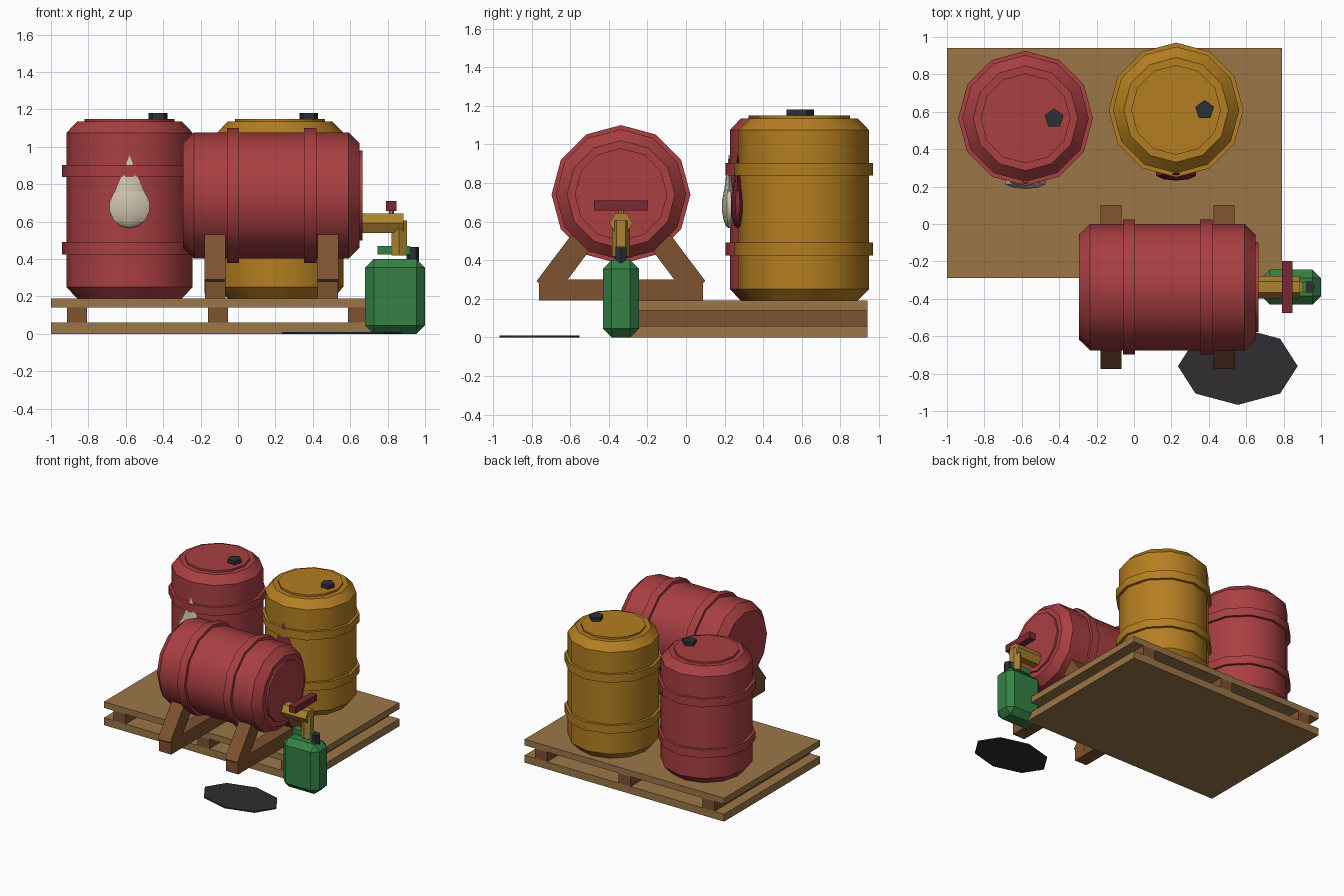
import bpy, bmesh
from math import pi, radians, cos, sin
from mathutils import Matrix, Vector

if "Cube" in bpy.data.objects:
    bpy.data.objects.remove(bpy.data.objects["Cube"])

def material(name, rgb):
    m = bpy.data.materials.new(name)
    m.diffuse_color = (*rgb, 1)
    m.use_nodes = True
    m.node_tree.nodes["Principled BSDF"].inputs["Base Color"].default_value = m.diffuse_color
    return m

RED = material("red_paint", (0.40, 0.05, 0.055))
OCHRE = material("ochre_paint", (0.46, 0.21, 0.015))
WOOD = material("pale_wood", (0.33, 0.18, 0.065))
DARK_WOOD = material("dark_wood", (0.21, 0.085, 0.03))
GREEN = material("green_plastic", (0.035, 0.22, 0.06))
BLACK = material("black_plastic", (0.025, 0.03, 0.04))
BRASS = material("brass", (0.42, 0.23, 0.03))
CREAM = material("cream_label", (0.60, 0.54, 0.41))
MAROON = material("maroon", (0.20, 0.02, 0.035))
OIL = material("oil", (0.03, 0.026, 0.03))

def finish(name, bm, mat, matrix=None, smooth=None):
    bmesh.ops.recalc_face_normals(bm, faces=bm.faces)
    me = bpy.data.meshes.new(name)
    bm.to_mesh(me)
    bm.free()
    ob = bpy.data.objects.new(name, me)
    bpy.context.collection.objects.link(ob)
    me.materials.append(mat)
    if matrix:
        me.transform(matrix)
    if smooth:
        bpy.ops.object.select_all(action='DESELECT')
        ob.select_set(True)
        bpy.context.view_layer.objects.active = ob
        bpy.ops.object.shade_smooth_by_angle(angle=radians(smooth))
    return ob

def box(name, lo, hi, mat, bevel=0):
    lo, hi = Vector(lo), Vector(hi)
    bm = bmesh.new()
    bmesh.ops.create_cube(bm, size=1, matrix=Matrix.Translation((lo + hi) / 2)
                          @ Matrix.Diagonal((*(hi - lo), 1)))
    if bevel:
        bmesh.ops.bevel(bm, geom=bm.edges[:], offset=bevel, segments=1, affect='EDGES')
    return finish(name, bm, mat)

def lathe(name, profile, sides, mat, matrix, start=0, smooth=None):
    # Rings of (radius, height), capped at both ends
    bm = bmesh.new()
    rings = [[bm.verts.new((r * cos(start + 2 * pi * i / sides),
                            r * sin(start + 2 * pi * i / sides), z))
              for i in range(sides)] for r, z in profile]
    for a, b in zip(rings, rings[1:]):
        for i in range(sides):
            j = (i + 1) % sides
            bm.faces.new((a[i], a[j], b[j], b[i]))
    bm.faces.new(rings[0])
    bm.faces.new(rings[-1])
    return finish(name, bm, mat, matrix, smooth)

at = Matrix.Translation
LIE = Matrix.Rotation(pi / 2, 4, 'Y')

def barrel(name, mat, m):
    lathe(name + "_body", [(0.28, 0), (0.338, 0.06), (0.338, 0.885), (0.28, 0.945)],
          12, mat, m, smooth=35)
    lathe(name + "_lid", [(0.24, 0.93), (0.24, 0.96)], 12, mat, m, smooth=35)
    for i, z in enumerate((0.235, 0.648)):
        lathe(f"{name}_hoop_{i}", [(0.36, z), (0.36, z + 0.066)], 12, mat, m, smooth=35)

def drop_label(name, mat, x, y):
    # Flattened ball with a cone on top
    flat = Matrix.Diagonal((1, 0.32, 1, 1))
    bm = bmesh.new()
    bmesh.ops.create_uvsphere(bm, u_segments=10, v_segments=7, radius=0.115)
    finish(name + "_ball", bm, mat, at((x, y, 0.68)) @ flat, 40)
    bm = bmesh.new()
    bmesh.ops.create_cone(bm, cap_ends=True, segments=8, radius1=0.082, radius2=0, depth=0.2)
    finish(name + "_tip", bm, mat, at((x, y, 0.855)) @ flat, 40)

# Pallet
box("pallet_base", (-1, -0.29, 0), (0.79, 0.94, 0.06), WOOD)
box("pallet_deck", (-1, -0.29, 0.14), (0.79, 0.94, 0.19), WOOD)
for i, x in enumerate((-0.86, -0.107, 0.643)):
    box(f"pallet_runner_{i}", (x - 0.054, -0.29, 0.06), (x + 0.054, 0.94, 0.14), DARK_WOOD)

# Upright barrels with bungs and drop labels
for name, mat, label, x, y in (("red_barrel", RED, CREAM, -0.58, 0.565),
                               ("ochre_barrel", OCHRE, MAROON, 0.225, 0.61)):
    barrel(name, mat, at((x, y, 0.19)))
    lathe(name + "_bung", [(0.053, 0), (0.053, 0.04)], 5, BLACK,
          at((x + 0.153, y, 1.14)), start=pi / 2)
    drop_label(name + "_label", label, x, y - 0.342)

# Lying barrel
CY = -0.337
barrel("lying_barrel", RED, at((-0.295, CY, 0.74)) @ LIE)

# Cradle: two beams, each with a pair of leaning struts
for i, x in enumerate((-0.122, 0.48)):
    box(f"cradle_beam_{i}", (x - 0.055, CY - 0.424, 0.19), (x + 0.055, CY + 0.424, 0.30), DARK_WOOD)
    for s in (-1, 1):
        strut = box(f"cradle_strut_{i}_{'front' if s < 0 else 'back'}",
                    (-0.056, -0.062, -0.15), (0.056, 0.062, 0.15), DARK_WOOD)
        strut.data.transform(at((x, CY + s * 0.298, 0.374))
                             @ Matrix.Rotation(s * radians(37), 4, 'X'))

# Tap
lathe("tap_pipe", [(0.06, 0), (0.06, 0.235)], 6, BRASS,
      at((0.65, CY, 0.592)) @ LIE, start=pi / 2)
lathe("tap_spout", [(0.047, 0), (0.047, 0.185)], 6, BRASS, at((0.862, CY, 0.42)), start=pi / 2)
lathe("tap_stem", [(0.014, 0), (0.014, 0.06)], 6, BRASS, at((0.82, CY, 0.61)))
box("tap_handle", (0.79, CY - 0.14, 0.657), (0.848, CY + 0.14, 0.71), MAROON)

# Fuel can
box("can_body", (0.68, CY - 0.094, 0), (1.0, CY + 0.094, 0.4), GREEN, 0.046)
box("can_handle", (0.745, CY - 0.027, 0.425), (0.92, CY + 0.027, 0.47), GREEN)
lathe("can_cap", [(0.034, 0), (0.034, 0.085)], 6, BLACK, at((0.935, CY, 0.38)))

# Oil puddle
lathe("oil_puddle", [(1, 0), (1, 0.01)], 8, OIL,
      at((0.555, -0.76, 0)) @ Matrix.Diagonal((0.32, 0.207, 1, 1)))
